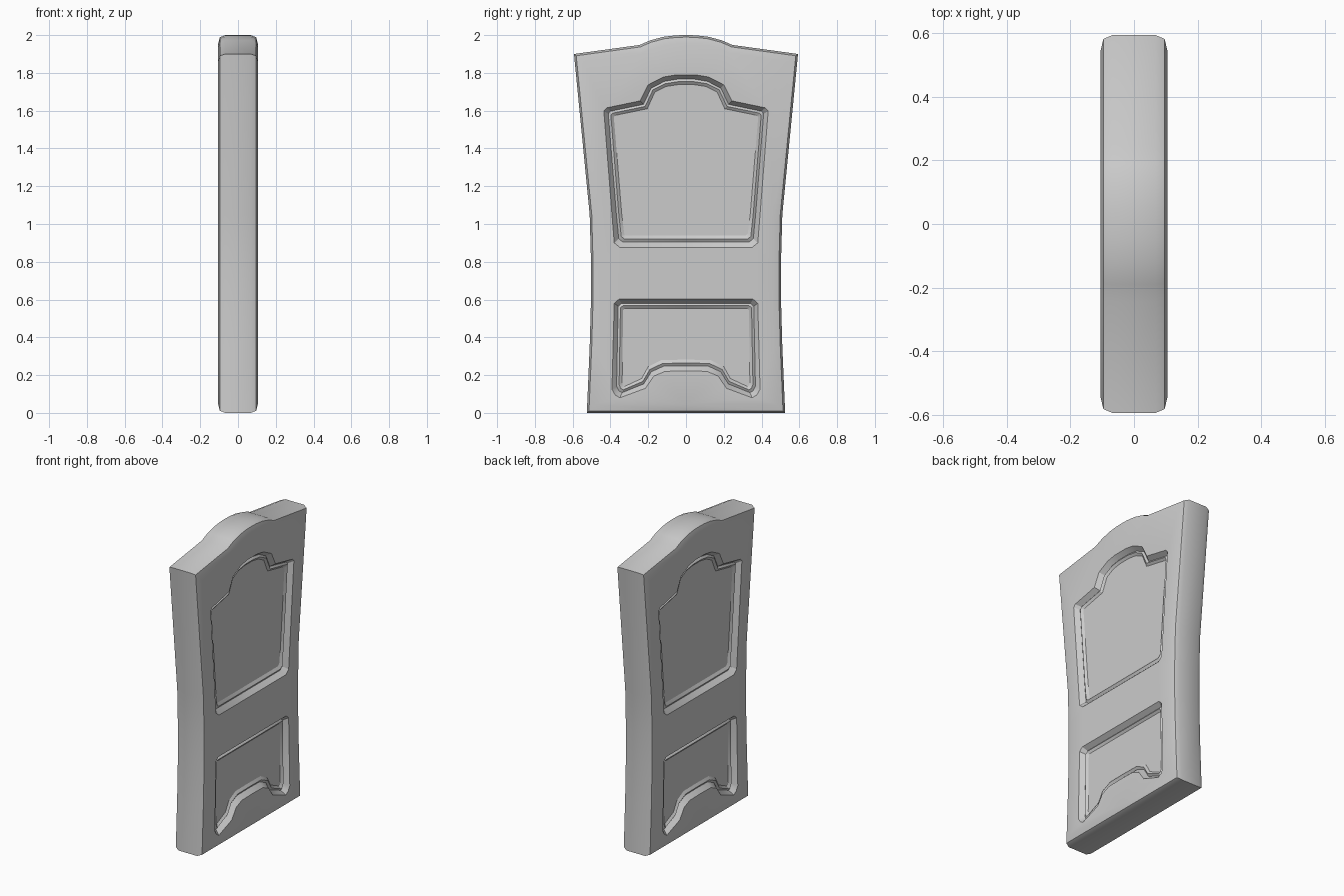
import bpy, bmesh
from mathutils import Vector

if "Cube" in bpy.data.objects:
    bpy.data.objects.remove(bpy.data.objects["Cube"])

# Half outlines (y, z), bottom centre up to top centre
BODY = [(0, 0), (.525, 0), (.510, .35), (.503, .6), (.503, .8), (.51, 1.05), (.593, 1.9),
        (.245, 1.948), (.19, 1.972), (.12, 1.991), (.05, 1.999), (0, 2)]
UPPER_OUT = [(0, .876), (.35, .876), (.38, .9), (.392, 1.05), (.435, 1.598), (.42, 1.615),
             (.243, 1.652), (.2, 1.737), (.12, 1.778), (.05, 1.79), (0, 1.79)]
UPPER_IN = [(0, .938), (.315, .938), (.327, .949), (.34, 1.05), (.382, 1.565), (.375, 1.575),
            (.205, 1.61), (.165, 1.698), (.105, 1.728), (.04, 1.738), (0, 1.738)]
LOWER_OUT = [(0, .222), (.11, .22), (.17, .195), (.215, .13), (.35, .08), (.375, .095),
             (.392, .125), (.38, .58), (.355, .602), (0, .602)]
LOWER_IN = [(0, .282), (.13, .28), (.2, .245), (.235, .182), (.325, .14), (.333, .145),
            (.338, .16), (.333, .545), (.325, .553), (0, .553)]
# Panel moulding: (fraction from outer to inner outline, depth)
MOULDING = [(0, 0), (.45, .03), (.7, .02), (1, .032)]
FACE_X = .105


def full(half):
    pts = [Vector(p) for p in half]
    return pts + [Vector((-p.x, p.y)) for p in reversed(pts) if p.x > 1e-6]


def inset(pts, d):
    out = []
    for i, p in enumerate(pts):
        a = (p - pts[i - 1]).normalized()
        b = (pts[(i + 1) % len(pts)] - p).normalized()
        na, nb = Vector((-a.y, a.x)), Vector((-b.y, b.x))
        out.append(p + (na + nb) * d / (1 + na.dot(nb)))
    return out


bm = bmesh.new()


def ring(pts, x):
    return [bm.verts.new((x, p.x, p.y)) for p in pts]


def bridge(a, b):
    n = len(a)
    for i in range(n):
        bm.faces.new((a[i], a[(i + 1) % n], b[(i + 1) % n], b[i]))


def loop_edges(r):
    out = []
    for i in range(len(r)):
        pair = (r[i - 1], r[i])
        out.append(bm.edges.get(pair) or bm.edges.new(pair))
    return out


# Crowned rim of the slab
body = full(BODY)
section = [(FACE_X, .045), (.096, .011), (.068, 0)]
section += [(-x, d) for x, d in reversed(section)]
rings = [ring(inset(body, d), x) for x, d in section]
for a, b in zip(rings, rings[1:]):
    bridge(a, b)

# Both faces with two moulded recesses each
for side, border in ((1, rings[0]), (-1, rings[-1])):
    edges = loop_edges(border)
    for outer, inner in ((UPPER_OUT, UPPER_IN), (LOWER_OUT, LOWER_IN)):
        steps = [ring([p.lerp(q, t) for p, q in zip(full(outer), full(inner))],
                      side * (FACE_X - depth)) for t, depth in MOULDING]
        for a, b in zip(steps, steps[1:]):
            bridge(a, b)
        bm.faces.new(steps[-1])
        edges += loop_edges(steps[0])
    bmesh.ops.triangle_fill(bm, use_beauty=True, use_dissolve=False, edges=edges,
                            normal=(side, 0, 0))

bmesh.ops.recalc_face_normals(bm, faces=bm.faces)
mesh = bpy.data.meshes.new("door_panel")
bm.to_mesh(mesh)
bm.free()
door = bpy.data.objects.new("door_panel", mesh)
bpy.context.collection.objects.link(door)
bpy.context.view_layer.objects.active = door
door.select_set(True)
bpy.ops.object.shade_smooth_by_angle(angle=.5)
